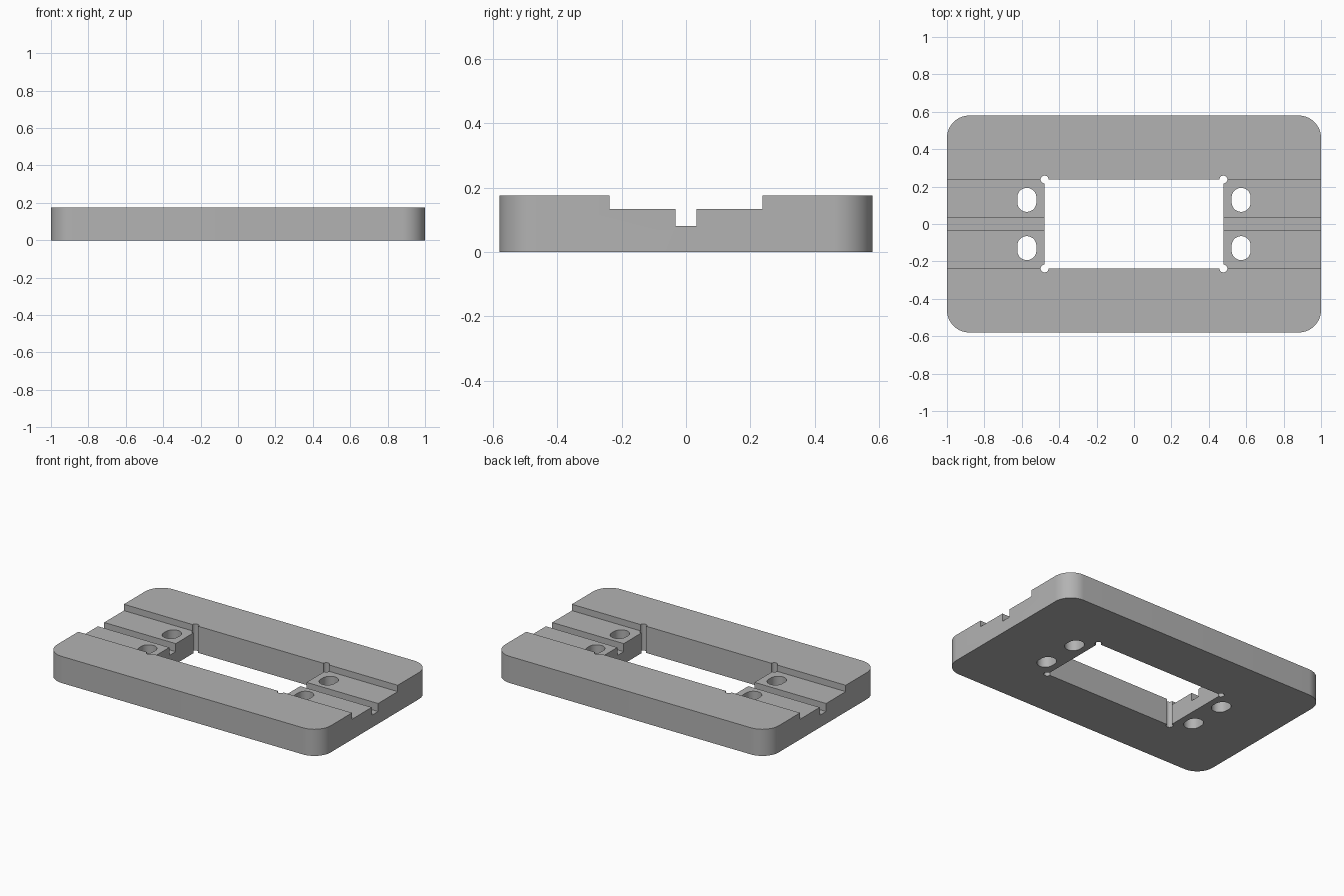
import bpy, bmesh
from math import cos, sin, pi, radians

cube = bpy.data.objects.get("Cube")
if cube:
    bpy.data.objects.remove(cube, do_unlink=True)

HEIGHT = 0.176
WINDOW_X, WINDOW_Y = 0.478, 0.238

grey = bpy.data.materials.new("machined grey")
grey.use_nodes = True
grey.diffuse_color = (0.45, 0.45, 0.45, 1)
grey.node_tree.nodes["Principled BSDF"].inputs["Base Color"].default_value = grey.diffuse_color


def rounded_prism(name, x, y, half_x, half_y, z0, z1, radius=0, steps=16):
    """Upright prism with a rounded rectangle outline."""
    points = []
    for quarter, (sx, sy) in enumerate([(1, 1), (-1, 1), (-1, -1), (1, -1)]):
        cx, cy = x + sx * (half_x - radius), y + sy * (half_y - radius)
        for i in range(steps + 1 if radius else 1):
            a = (quarter + i / steps) * pi / 2
            points.append((cx + radius * cos(a), cy + radius * sin(a), z0))
    bm = bmesh.new()
    base = bm.faces.new([bm.verts.new(p) for p in points])
    top = bmesh.ops.extrude_face_region(bm, geom=[base])["geom"]
    for v in top:
        if isinstance(v, bmesh.types.BMVert):
            v.co.z = z1
    bmesh.ops.remove_doubles(bm, verts=bm.verts, dist=0.0001)
    bmesh.ops.recalc_face_normals(bm, faces=bm.faces)
    mesh = bpy.data.meshes.new(name)
    bm.to_mesh(mesh)
    bm.free()
    mesh.materials.append(grey)
    obj = bpy.data.objects.new(name, mesh)
    bpy.context.collection.objects.link(obj)
    return obj


# Plate with rounded corners
plate = rounded_prism("mounting_plate", 0, 0, 1, 0.58, 0, HEIGHT, 0.12)

# Wide channel, narrow groove and central window
cutters = [
    rounded_prism("channel_cutter", 0, 0, 1.2, WINDOW_Y, 0.134, 0.3),
    rounded_prism("groove_cutter", 0, 0, 1.3, 0.033, 0.081, 0.4),
    rounded_prism("window_cutter", 0, 0, WINDOW_X, WINDOW_Y, -0.1, 0.5),
]

# Corner reliefs and screw slots, four of each
for sx in (-1, 1):
    for sy in (-1, 1):
        cutters.append(rounded_prism("relief_cutter", sx * WINDOW_X, sy * WINDOW_Y,
                                     0.021, 0.021, -0.2, 0.6, 0.021, 8))
        cutters.append(rounded_prism("slot_cutter", sx * 0.573, sy * 0.129,
                                     0.051, 0.064, -0.2, 0.6, 0.051, 12))

bpy.context.view_layer.objects.active = plate
for cutter in cutters:
    cut = plate.modifiers.new("cut", "BOOLEAN")
    cut.operation = "DIFFERENCE"
    cut.solver = "EXACT"
    cut.object = cutter
    bpy.ops.object.modifier_apply(modifier=cut.name)
    bpy.data.objects.remove(cutter, do_unlink=True)

bpy.ops.object.select_all(action="DESELECT")
plate.select_set(True)
bpy.ops.object.shade_smooth_by_angle(angle=radians(30))
